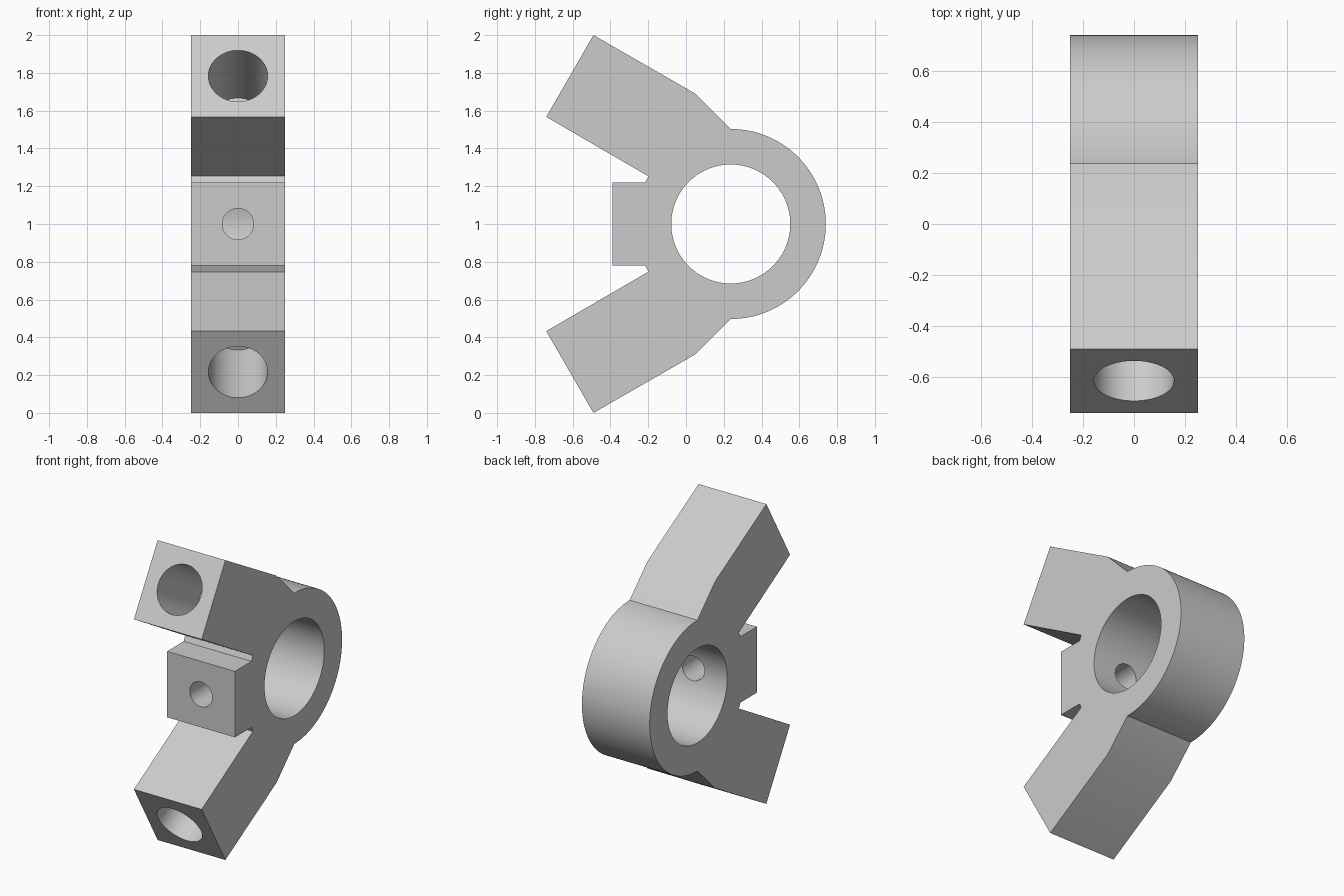
import bpy, bmesh
from math import sin, cos, pi, radians
from mathutils import Vector

cube = bpy.data.objects.get("Cube")
if cube:
    bpy.data.objects.remove(cube, do_unlink=True)

HALF_WIDTH = 0.25
RING = Vector((0, 0.237, 1.0))
RING_RADIUS, BORE_RADIUS = 0.503, 0.315

grey = bpy.data.materials.new("plain grey")
grey.use_nodes = True
colour = (0.6, 0.6, 0.6, 1)
grey.diffuse_color = colour
grey.node_tree.nodes["Principled BSDF"].inputs["Base Color"].default_value = colour


def make_object(name, bm):
    bmesh.ops.recalc_face_normals(bm, faces=bm.faces)
    mesh = bpy.data.meshes.new(name)
    bm.to_mesh(mesh)
    bm.free()
    mesh.materials.append(grey)
    obj = bpy.data.objects.new(name, mesh)
    bpy.context.collection.objects.link(obj)
    return obj


def drill(body, name, start, end, radius, segments=64):
    """Cut a round hole between two points."""
    start, end = Vector(start), Vector(end)
    axis = end - start
    bm = bmesh.new()
    bmesh.ops.create_cone(bm, cap_ends=True, segments=segments, radius1=radius,
                          radius2=radius, depth=axis.length)
    cutter = make_object(name, bm)
    cutter.rotation_mode = 'QUATERNION'
    cutter.rotation_quaternion = axis.to_track_quat('Z', 'Y')
    cutter.location = (start + end) / 2
    cutter.hide_render = True
    mod = body.modifiers.new(name, 'BOOLEAN')
    mod.operation, mod.solver, mod.object = 'DIFFERENCE', 'EXACT', cutter
    bpy.context.view_layer.objects.active = body
    bpy.ops.object.modifier_apply(modifier=name)
    bpy.data.objects.remove(cutter, do_unlink=True)


# Side profile: upper half (y, height above the bore axis), mirrored below
upper = [(-0.39, 0.22), (-0.215, 0.22), (-0.2, 0.253), (-0.74, 0.567),
         (-0.49, 1.0), (0.05, 0.69)]
steps = 64
arc = [(RING.y + RING_RADIUS * sin(pi * i / steps), RING_RADIUS * cos(pi * i / steps))
       for i in range(steps + 1)]
outline = upper + arc + [(y, -h) for y, h in reversed(upper)]

bm = bmesh.new()
face = bm.faces.new([bm.verts.new((-HALF_WIDTH, y, RING.z + h)) for y, h in outline])
extruded = bmesh.ops.extrude_face_region(bm, geom=[face])["geom"]
bmesh.ops.translate(bm, vec=(2 * HALF_WIDTH, 0, 0),
                    verts=[v for v in extruded if isinstance(v, bmesh.types.BMVert)])
body = make_object("clamp_body", bm)

# Main bore and the small hole through the front block
drill(body, "main_bore", RING - Vector((0.5, 0, 0)), RING + Vector((0.5, 0, 0)), BORE_RADIUS, 96)
drill(body, "front_hole", (0, -0.6, 1), (0, 0.1, 1), 0.083, 48)

# Blind sockets in the ends of both arms
for name, side in (("upper_socket", 1), ("lower_socket", -1)):
    mouth = Vector((0, -0.615, RING.z + side * 0.7835))
    inward = Vector((0, cos(radians(30)), -side * sin(radians(30))))
    drill(body, name, mouth - inward * 0.1, mouth + inward * 0.505, 0.157)

bpy.ops.object.select_all(action='DESELECT')
body.select_set(True)
bpy.context.view_layer.objects.active = body
bpy.ops.object.shade_smooth_by_angle(angle=radians(30))
